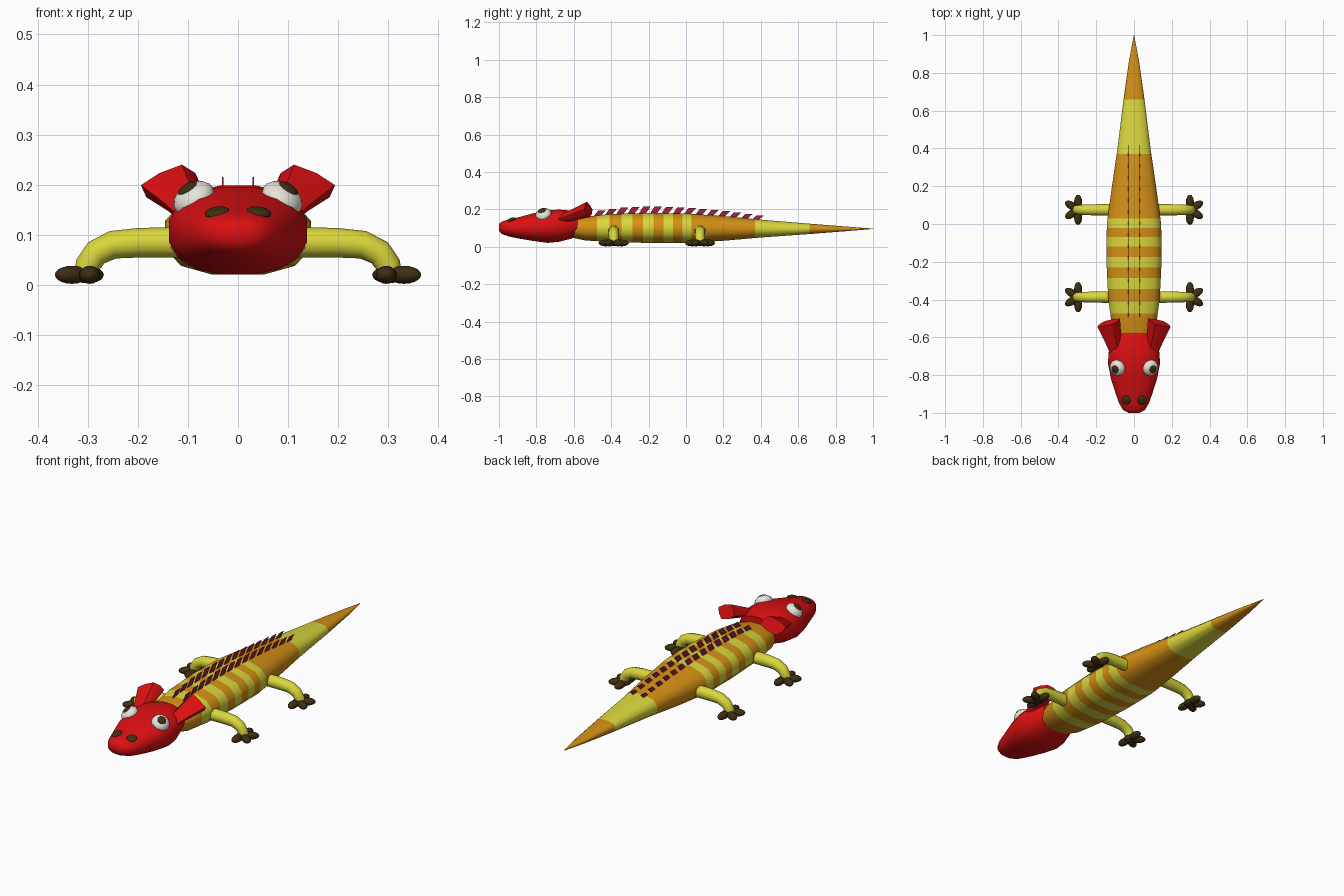
import bpy, bmesh, math
from mathutils import Vector, Matrix

if "Cube" in bpy.data.objects:
    bpy.data.objects.remove(bpy.data.objects["Cube"])


def material(name, rgb):
    m = bpy.data.materials.new(name)
    m.diffuse_color = (*rgb, 1)
    m.use_nodes = True
    m.node_tree.nodes["Principled BSDF"].inputs["Base Color"].default_value = m.diffuse_color
    return m


RED = material("red", (0.72, 0.005, 0.006))
YELLOW = material("yellow", (0.70, 0.68, 0.045))
ORANGE = material("orange", (0.66, 0.28, 0.008))
BROWN = material("dark brown", (0.05, 0.028, 0.006))
WHITE = material("white", (0.80, 0.78, 0.70))
CRIMSON = material("crimson", (0.33, 0.018, 0.065))


def finish(name, bm, mats, mirror=False, angle=50):
    bmesh.ops.recalc_face_normals(bm, faces=bm.faces)
    me = bpy.data.meshes.new(name)
    bm.to_mesh(me)
    bm.free()
    for m in mats:
        me.materials.append(m)
    me.shade_smooth()
    me.set_sharp_from_angle(angle=math.radians(angle))
    ob = bpy.data.objects.new(name, me)
    bpy.context.collection.objects.link(ob)
    if mirror:
        ob.modifiers.new("mirror", "MIRROR")
    return ob


def loft(bm, rings):
    """Skin a list of equal-length point rings and cap both ends."""
    vs = [[bm.verts.new(p) for p in r] for r in rings]
    n = len(vs[0])
    for a, b in zip(vs, vs[1:]):
        for i in range(n):
            j = (i + 1) % n
            bm.faces.new((a[i], a[j], b[j], b[i]))
    bm.faces.new(vs[0])
    bm.faces.new(vs[-1])


def section(y, w, lo, hi, n=12, power=0.8):
    """Boxy oval cross-section in the xz plane."""
    pts = []
    for k in range(n):
        a = 2 * math.pi * (k + 0.5) / n
        c, s = math.cos(a), math.sin(a)
        pts.append((w * math.copysign(abs(c) ** power, c), y,
                    (lo + hi) / 2 + (hi - lo) / 2 * math.copysign(abs(s) ** power, s)))
    return pts


def profile_at(prof, y):
    for a, b in zip(prof, prof[1:]):
        if a[0] <= y <= b[0]:
            t = (y - a[0]) / (b[0] - a[0])
            return (y, *(a[i] + (b[i] - a[i]) * t for i in (1, 2, 3)))


def ellipsoid(bm, loc, radii, rot=None):
    m = Matrix.Translation(loc) @ (rot or Matrix()) @ Matrix.Diagonal((*radii, 1))
    bmesh.ops.create_uvsphere(bm, u_segments=16, v_segments=10, radius=1, matrix=m)


def facing(normal):
    return Vector(normal).to_track_quat("Z", "Y").to_matrix().to_4x4()


# Body and tail: y, half width, bottom, top
BODY = [(-0.6, 0.095, 0.045, 0.15), (-0.54, 0.12, 0.032, 0.162), (-0.4, 0.14, 0.023, 0.177),
        (-0.2, 0.15, 0.018, 0.182), (0.0, 0.148, 0.018, 0.18), (0.2, 0.12, 0.03, 0.166),
        (0.4, 0.09, 0.048, 0.146), (0.66, 0.057, 0.067, 0.124), (0.86, 0.028, 0.083, 0.108),
        (1.0, 0.001, 0.095, 0.097)]
STRIPES = [-0.475, -0.41, -0.345, -0.285, -0.23, -0.175, -0.12, -0.07, -0.02, 0.03, 0.37, 0.66]
bm = bmesh.new()
cuts = sorted({p[0] for p in BODY} | set(STRIPES))
loft(bm, [section(*profile_at(BODY, y)) for y in cuts])
for f in bm.faces:
    y = f.calc_center_median().y
    f.material_index = sum(y > s for s in STRIPES) % 2
finish("body", bm, [ORANGE, YELLOW])

# Head: y, half width, bottom, top
HEAD = [(-1.0, 0.03, 0.085, 0.122), (-0.985, 0.058, 0.068, 0.135), (-0.95, 0.08, 0.055, 0.146),
        (-0.9, 0.098, 0.044, 0.157), (-0.82, 0.124, 0.03, 0.179), (-0.74, 0.14, 0.019, 0.196),
        (-0.68, 0.137, 0.025, 0.2), (-0.62, 0.118, 0.04, 0.195), (-0.58, 0.1, 0.052, 0.185)]
bm = bmesh.new()
loft(bm, [section(*p, n=16, power=0.85) for p in HEAD])
finish("head", bm, [RED])

# Flared ears
bm = bmesh.new()
U, V = Vector((0.06, -0.022, 0)), Vector((-0.022, -0.008, 0.041))
rings = []
for c, s in (((0.09, -0.69, 0.14), 0.5), ((0.108, -0.62, 0.165), 0.68), ((0.134, -0.522, 0.199), 1.0)):
    ring = []
    for k in range(8):
        a, r = k * math.pi / 4, s * (1.0 if k % 2 == 0 else 0.84)
        ring.append(Vector(c) + U * (r * math.cos(a)) + V * (r * math.sin(a)))
    rings.append(ring)
loft(bm, rings)
finish("ears", bm, [RED], True, 40)

# Eyes, pupils and nostrils
NORMAL = Vector((0.5, -0.3, 0.8)).normalized()
EYE = Vector((0.088, -0.762, 0.172))
bm = bmesh.new()
ellipsoid(bm, EYE, (0.044, 0.044, 0.03), facing(NORMAL))
finish("eyes", bm, [WHITE], True)
bm = bmesh.new()
ellipsoid(bm, EYE + NORMAL * 0.025, (0.022, 0.022, 0.008), facing(NORMAL))
finish("pupils", bm, [BROWN], True)
bm = bmesh.new()
ellipsoid(bm, (0.042, -0.932, 0.145), (0.025, 0.025, 0.009), facing((0.15, -0.28, 0.95)))
finish("nostrils", bm, [BROWN], True)

# Legs: bent tubes, and four-toed feet
PATH = [(0.09, 0.085), (0.2, 0.084), (0.25, 0.08), (0.283, 0.064), (0.3, 0.04), (0.304, 0.02)]
for name, y in (("front", -0.387), ("rear", 0.075)):
    bm = bmesh.new()
    rings = []
    for i, (x, z) in enumerate(PATH):
        a, b = PATH[max(i - 1, 0)], PATH[min(i + 1, len(PATH) - 1)]
        d = Vector((b[0] - a[0], 0, b[1] - a[1])).normalized()
        side = Vector((-d.z, 0, d.x))
        r = 0.031 - 0.0015 * i
        rings.append([Vector((x, y, z)) + side * (r * math.cos(t)) + Vector((0, r * math.sin(t), 0))
                      for t in (k * math.pi / 6 for k in range(12))])
    loft(bm, rings)
    finish(name + "_legs", bm, [YELLOW], True)

    bm = bmesh.new()
    for ang in (90, 32, -32, -90):
        t = math.radians(ang)
        reach = 0.042
        ellipsoid(bm, (0.296 + reach * math.cos(t), y + reach * math.sin(t), 0.02),
                  (0.038, 0.021, 0.018), Matrix.Rotation(t, 4, "Z"))
    ellipsoid(bm, (0.3, y, 0.02), (0.032, 0.032, 0.017))
    finish(name + "_feet", bm, [BROWN], True)

# Two rows of thin slanted back plates
bm = bmesh.new()
COUNT = 15
for i in range(COUNT):
    y = -0.5 + i * 0.0605
    _, _, _, top = profile_at(BODY, y)
    h = 0.035 - 0.019 * abs(i - 4) / 10
    outline = [(y, top - 0.012), (y + 0.036, top - 0.012),
               (y + 0.07, top + h), (y + 0.03, top + h)]
    loft(bm, [[(x, py, pz) for py, pz in outline] for x in (0.0285, 0.0315)])
finish("back_plates", bm, [CRIMSON], True, 20)
